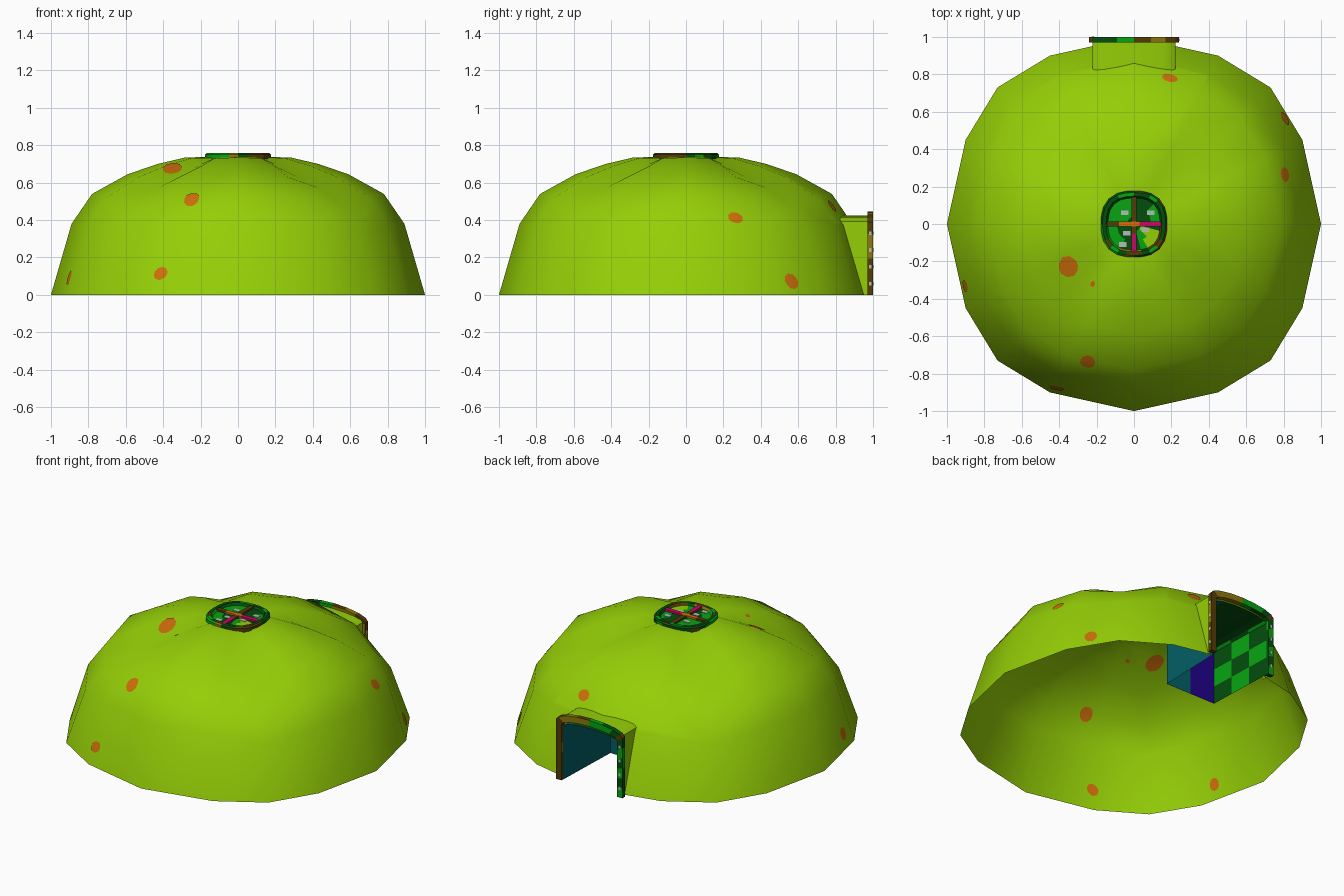
import bpy, bmesh, math, random
from mathutils import Vector
from mathutils.bvhtree import BVHTree
from mathutils.interpolate import poly_3d_calc

if "Cube" in bpy.data.objects:
    bpy.data.objects.remove(bpy.data.objects["Cube"])

random.seed(4)
COLOURS = {
    "lime": (0.30, 0.62, 0.002), "orange": (0.62, 0.16, 0.003),
    "brown": (0.09, 0.045, 0.002), "olive": (0.27, 0.19, 0.004),
    "dark_green": (0.001, 0.075, 0.004), "green": (0.002, 0.37, 0.006),
    "teal": (0.001, 0.114, 0.133), "indigo": (0.017, 0.001, 0.262),
    "magenta": (0.60, 0.002, 0.127), "pale_grey": (0.45, 0.52, 0.45),
}
NAMES = list(COLOURS)
MATS = {}
for n, c in COLOURS.items():
    MATS[n] = bpy.data.materials.new(n)
    MATS[n].diffuse_color = (*c, 1)


def make(name, bm, colour, smooth=None, recalc=True):
    """Turn a bmesh into an object; colour is a name or a rule on the face centre."""
    if recalc:
        bmesh.ops.recalc_face_normals(bm, faces=bm.faces[:])
    me = bpy.data.meshes.new(name)
    rule = colour if callable(colour) else (lambda c: colour)
    picks = [rule(f.calc_center_median()) for f in bm.faces]
    used = sorted(set(picks), key=NAMES.index)
    for u in used:
        me.materials.append(MATS[u])
    for f, p in zip(bm.faces, picks):
        f.material_index = used.index(p)
        f.smooth = smooth is not None
    bm.to_mesh(me)
    bm.free()
    if smooth is not None:
        me.set_sharp_from_angle(angle=math.radians(smooth))
    ob = bpy.data.objects.new(name, me)
    bpy.context.collection.objects.link(ob)
    return ob


def loft(rows, closed):
    """Skin a list of equally long point rows."""
    bm = bmesh.new()
    vs = [[bm.verts.new(p) for p in r] for r in rows]
    n = len(rows[0])
    for a, b in zip(vs, vs[1:]):
        for i in range(n if closed else n - 1):
            j = (i + 1) % n
            bm.faces.new((a[i], a[j], b[j], b[i]))
    return bm, vs


# Dome: 16-sided rings, with shallow valleys running down the diagonals
quad = [(1, 0), (0.9, 0.45), (0.73, 0.73), (0.45, 0.9)]
plan = []
for k in range(4):
    for x, y in quad:
        for _ in range(k):
            x, y = -y, x
        plan.append((x, y))
# ring scale, then heights at the ridge, beside it and in the valley
rings = [(1, 0, 0, 0), (0.89, 0.38, 0.37, 0.335), (0.78, 0.54, 0.52, 0.465),
         (0.59, 0.645, 0.63, 0.572), (0.43, 0.70, 0.69, 0.632),
         (0.28, 0.735, 0.73, 0.697), (0.16, 0.737, 0.737, 0.733)]
rows = [[(x * r[0], y * r[0], r[1 + (0, 1, 2, 1)[i % 4]]) for i, (x, y) in enumerate(plan)]
        for r in rings]
bm, vs = loft(rows, True)
bm.faces.new(vs[-1])
# doorway opening in the back of the dome
for co, no in (((0.21, 0, 0), (1, 0, 0)), ((-0.21, 0, 0), (1, 0, 0)), ((0, 0, 0.388), (0, 0, 1))):
    near = [f for f in bm.faces if f.calc_center_median().y > 0.5
            and abs(f.calc_center_median().x) < 0.45]
    geom = set(near) | {e for f in near for e in f.edges} | {v for f in near for v in f.verts}
    bmesh.ops.bisect_plane(bm, geom=list(geom), plane_co=co, plane_no=no, dist=1e-4)
hole = [f for f in bm.faces if (c := f.calc_center_median()).y > 0.5
        and abs(c.x) < 0.209 and c.z < 0.387]
bmesh.ops.delete(bm, geom=hole, context='FACES')
bmesh.ops.recalc_face_normals(bm, faces=bm.faces[:])
bm.normal_update()
tree = BVHTree.FromBMesh(bm)
corners = [[(v.co.copy(), v.normal.copy()) for v in f.verts] for f in bm.faces]
make("dome", bm, "lime", 60)


def on_dome(p):
    """Nearest dome point and the smooth dome normal there."""
    q, _, i, _ = tree.find_nearest(p)
    wts = poly_3d_calc([c for c, _ in corners[i]], q)
    n = sum((m * w for w, (_, m) in zip(wts, corners[i])), Vector()).normalized()
    return q, (n if n.dot(q) > 0 else -n)


# Orange spots: thin patches that follow the dome, one outside and one inside
spots = [(-.35, -.23, .675, .058), (-.24, -.71, .49, .045), (-.41, -.865, .11, .037),
         (-.90, -.33, .09, .037), (.79, .26, .40, .038), (.80, .56, .07, .042),
         (.19, .775, .47, .04), (-.22, -.32, .68, .015)]
for k, (x, y, z, r) in enumerate(spots):
    p, n = on_dome(Vector((x, y, z)))
    u = n.orthogonal().normalized()
    w = n.cross(u)
    for side, off in (("outer", 0.004), ("inner", -0.004)):
        rows, normals = [], []
        for f in (1.0, 0.5):
            row = []
            for i in range(10):
                a = i * math.tau / 10
                rr = r * f * (1 + 0.1 * math.sin(2 * a + k))
                q, m = on_dome(p + u * math.cos(a) * rr + w * math.sin(a) * rr)
                row.append(q + m * off)
                normals.append(m)
            rows.append(row)
        bm, vs = loft(rows, True)
        mid = bm.verts.new(p + n * off)
        for i in range(10):
            bm.faces.new((vs[1][i], vs[1][(i + 1) % 10], mid))
        ob = make(f"spot_{k}_{side}", bm, "orange", 180, recalc=False)
        ob.data.normals_split_custom_set_from_vertices(normals + [n])


def arch(w, side, top, posts=4, span=8):
    """Points (x, z) from the +x foot over a low arch to the -x foot."""
    up = [(w, side * i / posts) for i in range(posts)]
    over = [(w * math.cos(math.pi * i / span),
             side + (top - side) * math.sin(math.pi * i / span)) for i in range(span + 1)]
    return up + over + [(-x, z) for x, z in reversed(up)]


# Porch sleeve joining the dome to the door frame, leaning back with the dome
pts = arch(0.222, 0.392, 0.425)
bm, _ = loft([[(x, 0.925 - 0.26 * z, z) for x, z in pts], [(x, 0.975, z) for x, z in pts]], False)
make("porch_sleeve", bm, "lime", 40)


# Door frame: brown on the +x post, mottled green on the -x post
def frame_colour(c):
    if c.x > 0.19:
        return random.choice(("brown", "brown", "brown", "olive"))
    if c.x > 0:
        return random.choice(("olive", "olive", "olive", "brown"))
    if c.x < -0.2 and c.z > 0.385:
        return "brown"
    return random.choice(("dark_green", "dark_green", "green"))


out, inn = arch(0.24, 0.39, 0.445, 6), arch(0.2, 0.365, 0.405, 6)
loop = [[(x, 0.97, z) for x, z in out], [(x, 1.0, z) for x, z in out],
        [(x, 1.0, z) for x, z in inn], [(x, 0.97, z) for x, z in inn]]
bm, vs = loft(loop + loop[:1], False)
bmesh.ops.remove_doubles(bm, verts=bm.verts[:], dist=1e-5)
bmesh.ops.holes_fill(bm, edges=[e for e in bm.edges if e.is_boundary], sides=4)
make("door_frame", bm, frame_colour)


# Entrance passage inside the dome, narrowing a little inwards
def passage_colour(c):
    if c.x > 0.13:
        return "teal"
    if c.x < -0.17:
        return "green" if (int((c.y - 0.52) / 0.155) + int(c.z / 0.11)) % 2 else "dark_green"
    return "dark_green"


bm, vs = loft([[(x * (0.92 + 0.08 * i / 3), 0.52 + 0.155 * i, z)
                for x, z in arch(0.198, 0.35, 0.383, 3)] for i in range(4)], False)
make("passage_walls", bm, passage_colour)

# Far wall of the passage, part teal and part indigo
bm = bmesh.new()
pts = arch(0.182, 0.35, 0.383, 3)
for a, b in zip(pts, pts[1:]):
    if abs(a[0] - b[0]) > 1e-5:
        bm.faces.new([bm.verts.new((x, 0.52, z))
                      for x, z in ((a[0], 0), (b[0], 0), (b[0], b[1]), (a[0], a[1]))])
make("passage_end", bm, lambda c: "indigo" if c.x < 0.03 else "teal")


# Roof window: rounded-square rim
def rounded(s, z, n=24, r=0.177):
    row = []
    for i in range(n):
        a = i * math.tau / n
        c, d = math.cos(a), math.sin(a)
        k = (abs(c) ** 2.6 + abs(d) ** 2.6) ** (-1 / 2.6)
        row.append((c * k * r * s, d * k * r * s, z))
    return row


def rim_colour(c):
    if c.z < 0.757 and c.y < 0:
        if c.x > 0.07:
            return "brown"
        if c.x > -0.06:
            return "olive" if c.x < 0.02 else "dark_green"
        return "green"
    return random.choice(("dark_green",) * 5 + ("green", "brown"))


bm, _ = loft([rounded(1, 0.725), rounded(1, 0.75), rounded(0.95, 0.758),
              rounded(0.84, 0.758), rounded(0.78, 0.743)], True)
make("window_rim", bm, rim_colour)


# Roof window pane in green patches
def pane_colour(c):
    if c.x > 0.02 and c.y < -0.02:
        return "lime" if c.x > 0.05 else "green"
    if c.x > 0 and c.y > 0:
        return "dark_green" if c.x < 0.09 else "green"
    return "green" if c.y > 0 or c.x < -0.07 else "dark_green"


bm, vs = loft([rounded(s, 0.744) for s in (0.8, 0.5, 0.2)], True)
bm.faces.new(vs[-1])
make("window_pane", bm, pane_colour)


# Plain boxes: crossed window bars and pale flecks
def box(name, centre, size, colour):
    bm = bmesh.new()
    bmesh.ops.create_cube(bm, size=1)
    for v in bm.verts:
        v.co = [c + p * s for c, p, s in zip(centre, v.co, size)]
    make(name, bm, colour)


for name, a, b, col in (("left_end", -.145, -.08, "brown"), ("middle", -.08, .03, "orange"),
                        ("right", .03, .145, "magenta")):
    box("bar_" + name, ((a + b) / 2, 0, 0.748), (b - a, 0.028, 0.016), col)
for name, a, b, col in (("front", -.145, -.05, "magenta"), ("inner", -.05, -.014, "brown"),
                        ("back", .014, .145, "brown")):
    box("bar_" + name, (0, (a + b) / 2, 0.748), (0.028, b - a, 0.016), col)
for i, (x, y) in enumerate(((-.05, .06), (.09, .06), (-.06, -.11), (.06, -.03), (-.04, -.05))):
    box(f"pane_fleck_{i}", (x, y, 0.745), (0.04, 0.025, 0.004), "pale_grey")
for i in range(4):
    z = 0.06 + 0.09 * i
    box(f"post_fleck_right_{i}", (0.24, 0.985, z), (0.004, 0.015, 0.02), "pale_grey")
    box(f"post_fleck_left_{i}", (-0.22, 1.0, z), (0.015, 0.003, 0.02), "pale_grey")

for m in bpy.data.materials:
    if m.users and not m.is_grease_pencil:
        m.use_nodes = True
        m.node_tree.nodes["Principled BSDF"].inputs["Base Color"].default_value = m.diffuse_color
